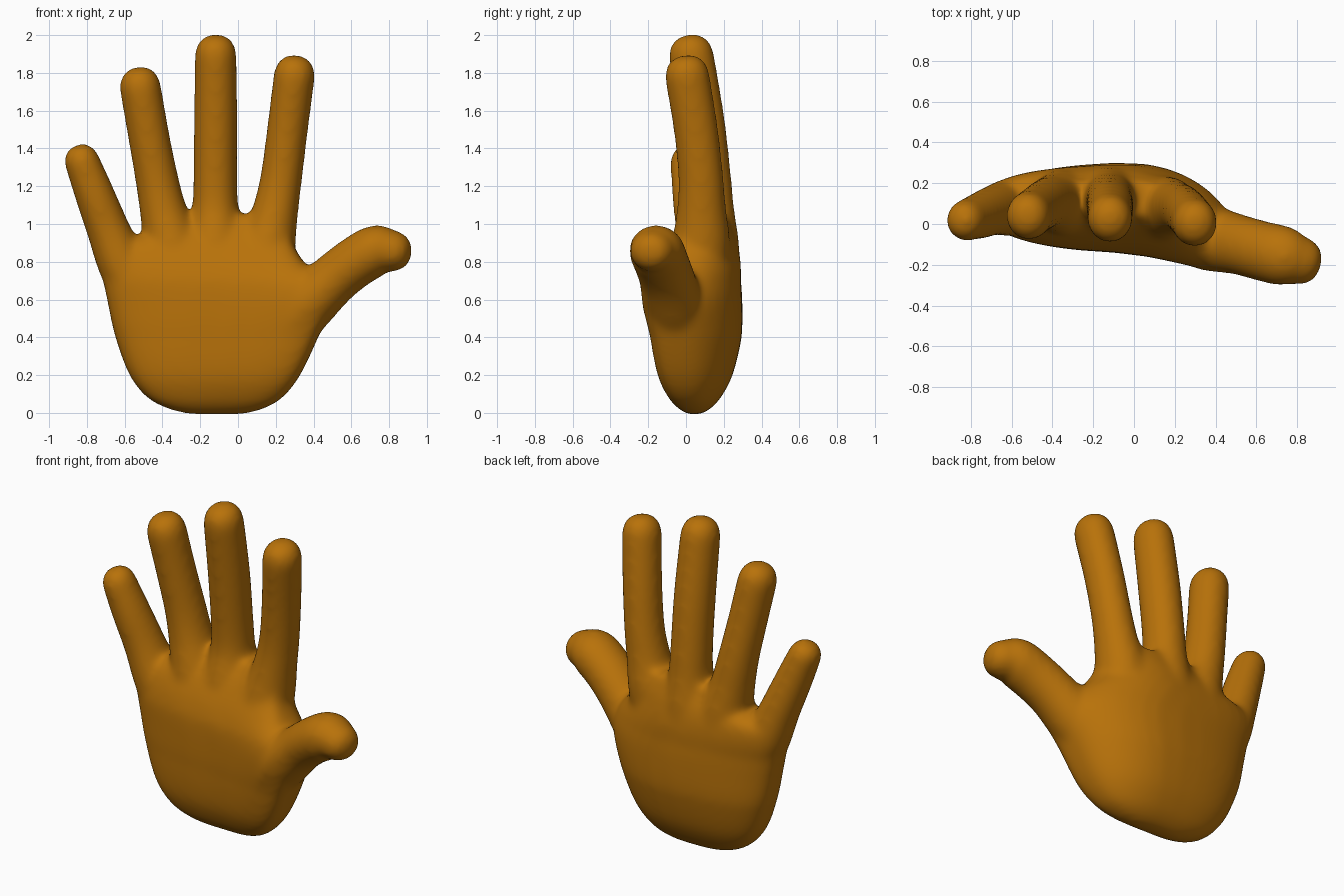
import bpy, bmesh, math
from mathutils import Vector

if "Cube" in bpy.data.objects:
    bpy.data.objects.remove(bpy.data.objects["Cube"], do_unlink=True)

SIDES = 40
STEPS = 5
bm = bmesh.new()


def spline(rows):
    """Smooth curve through rows of numbers."""
    rows = [Vector(r) for r in rows]
    out = []
    for i in range(len(rows) - 1):
        a, b, c, d = (rows[max(i - 1, 0)], rows[i], rows[i + 1],
                      rows[min(i + 2, len(rows) - 1)])
        for k in range(STEPS):
            t = k / STEPS
            out.append(b + (c - a) * t / 2
                       + (a * 2 - b * 5 + c * 4 - d) * t ** 2 / 2
                       + (b * 3 - a - c * 3 + d) * t ** 3 / 2)
    return out + [rows[-1]]


def loft(rings):
    """Skin a list of point rings and close both ends."""
    loops = [[bm.verts.new(p) for p in ring] for ring in rings]
    for a, b in zip(loops, loops[1:]):
        for i in range(SIDES):
            j = (i + 1) % SIDES
            bm.faces.new((a[i], a[j], b[j], b[i]))
    bm.faces.new(loops[0][::-1])
    bm.faces.new(loops[-1])


def oval(centre, tangent, radius):
    """Cross-section of a digit, a little deeper than wide."""
    u = tangent.cross(Vector((0, 1, 0))).normalized()
    v = u.cross(tangent) * 1.08
    angles = [2 * math.pi * i / SIDES for i in range(SIDES)]
    return [centre + radius * (u * math.cos(a) + v * math.sin(a)) for a in angles]


def digit(path):
    """Tapered round-ended tube through (x, y, z, radius) points."""
    path = spline(path)
    pts = [p.to_3d() for p in path]
    radii = [p[3] + 0.004 for p in path]  # allows for the softening
    last = len(pts) - 1
    tans = [(pts[min(i + 1, last)] - pts[max(i - 1, 0)]).normalized()
            for i in range(last + 1)]
    caps = [math.radians(d) for d in (85, 70, 55, 40, 20)]
    rings = [oval(pts[0] - tans[0] * radii[0] * math.sin(a),
                  tans[0], radii[0] * math.cos(a)) for a in caps]
    rings += [oval(p, t, r) for p, t, r in zip(pts, tans, radii)]
    # slightly blunt fingertip
    rings += [oval(pts[-1] + tans[-1] * radii[-1] * math.sin(a),
                   tans[-1], radii[-1] * math.cos(a) ** 0.8)
              for a in reversed(caps)]
    loft(rings)


def power(value, exponent):
    return math.copysign(abs(value) ** exponent, value)


def palm_ring(z, left, right, depth):
    """Rounded section, bent along the palm and thicker on the thumb side."""
    ring = []
    for i in range(SIDES):
        a = 2 * math.pi * i / SIDES
        x = (left + right) / 2 + (right - left) / 2 * power(math.cos(a), 0.7)
        middle = 0.08 - 0.5 * max(0, x + 0.1) ** 2
        middle += 0.15 * max(0, z - 0.7) - 0.035 * max(0, 1 - z / 0.4)
        half = depth * (1 + 0.25 * (x + 0.1))
        ring.append(Vector((x, middle + half * power(math.sin(a), 0.7), z)))
    return ring


# Palm with the fleshy thumb base: height, two side edges, half depth
loft([palm_ring(*r) for r in spline((
    (-0.008, -0.25, 0.02, 0.03), (0.02, -0.365, 0.13, 0.08),
    (0.08, -0.48, 0.235, 0.132), (0.2, -0.575, 0.33, 0.185),
    (0.4, -0.65, 0.425, 0.216), (0.58, -0.69, 0.495, 0.219),
    (0.7, -0.715, 0.45, 0.212), (0.8, -0.735, 0.35, 0.195),
    (0.89, -0.7, 0.295, 0.165), (0.97, -0.43, 0.28, 0.125),
    (1.05, -0.36, 0.2, 0.08)))])

# Thumb
digit([(0.25, -0.04, 0.42, 0.13), (0.37, -0.07, 0.575, 0.145),
       (0.51, -0.1, 0.71, 0.133), (0.63, -0.133, 0.803, 0.132),
       (0.735, -0.158, 0.86, 0.132), (0.808, -0.178, 0.858, 0.108)])
# Index finger
digit([(0.13, 0.06, 0.75, 0.15), (0.165, 0.08, 0.92, 0.138),
       (0.2, 0.082, 1.08, 0.117), (0.23, 0.078, 1.25, 0.107),
       (0.262, 0.052, 1.5, 0.105), (0.298, 0.006, 1.785, 0.106)])
# Middle finger
digit([(-0.12, 0.1, 0.75, 0.17), (-0.12, 0.115, 0.92, 0.15),
       (-0.12, 0.122, 1.08, 0.12), (-0.12, 0.113, 1.25, 0.113),
       (-0.118, 0.08, 1.55, 0.112), (-0.118, 0.028, 1.893, 0.107)])
# Ring finger
digit([(-0.32, 0.1, 0.75, 0.16), (-0.358, 0.108, 0.92, 0.143),
       (-0.398, 0.108, 1.08, 0.12), (-0.432, 0.1, 1.25, 0.11),
       (-0.475, 0.072, 1.48, 0.106), (-0.517, 0.04, 1.723, 0.106)])
# Little finger
digit([(-0.5, 0.075, 0.55, 0.12), (-0.61, 0.08, 0.78, 0.126),
       (-0.687, 0.067, 0.97, 0.111), (-0.764, 0.038, 1.17, 0.101),
       (-0.825, 0.018, 1.33, 0.09)])

bmesh.ops.recalc_face_normals(bm, faces=bm.faces)
mesh = bpy.data.meshes.new("hand")
bm.to_mesh(mesh)
bm.free()
hand = bpy.data.objects.new("hand", mesh)
bpy.context.scene.collection.objects.link(hand)

# Fuse the parts into one soft skin
remesh = hand.modifiers.new("fuse", "REMESH")
remesh.mode = "VOXEL"
remesh.voxel_size = 0.016
soften = hand.modifiers.new("soften", "SMOOTH")
soften.factor = 0.5
soften.iterations = 24
bpy.context.view_layer.update()
fused = bpy.data.meshes.new_from_object(
    hand.evaluated_get(bpy.context.evaluated_depsgraph_get()))
hand.modifiers.clear()
hand.data = fused

# Single skin colour
skin = bpy.data.materials.new("amber_skin")
skin.use_nodes = True
colour = (0.48, 0.168, 0.003, 1)
skin.diffuse_color = colour
skin.node_tree.nodes["Principled BSDF"].inputs["Base Color"].default_value = colour
fused.materials.clear()
fused.materials.append(skin)
for face in fused.polygons:
    face.use_smooth = True
    face.material_index = 0
